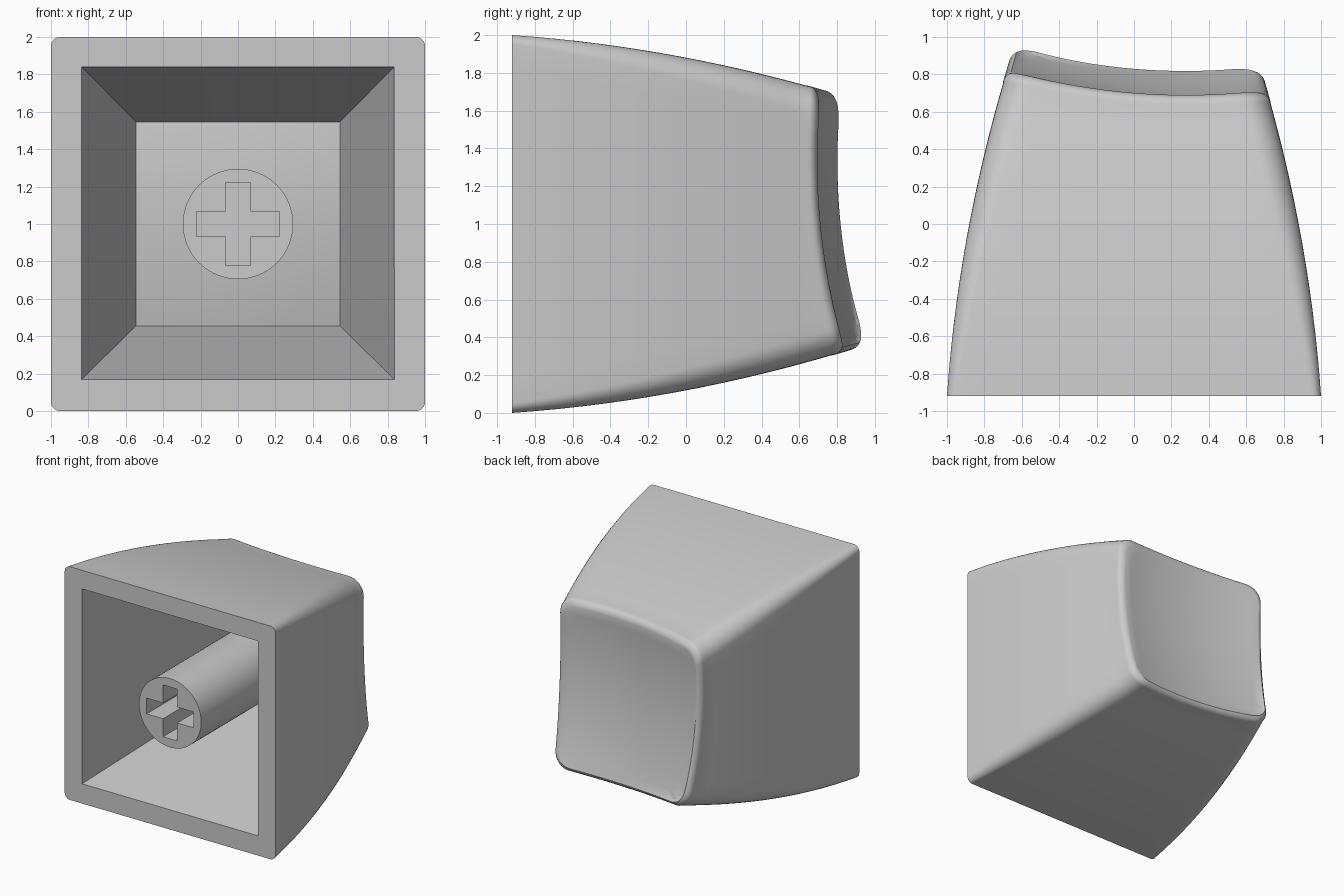
import bpy, bmesh
from math import sin, cos, pi, radians
from mathutils import Matrix, Vector

if "Cube" in bpy.data.objects:
    bpy.data.objects.remove(bpy.data.objects["Cube"], do_unlink=True)

FRONT = -0.92     # plane of the open rim
MID_Z = 1.0       # height of the centre axis
FILLET = 0.055    # rounding between walls and dish

grey = bpy.data.materials.new("light grey plastic")
grey.use_nodes = True
grey.diffuse_color = (0.6, 0.6, 0.6, 1)
grey.node_tree.nodes["Principled BSDF"].inputs["Base Color"].default_value = (0.6, 0.6, 0.6, 1)


def dish(x, z):
    """Depth of the tilted, hollowed finger surface (z relative to the axis)."""
    return 0.70 - 0.083 * x - 0.1 * z + 0.15 * (x * x + z * z)


def half_width(y):
    """Half width of the bulging, tapering outer wall."""
    t = y - FRONT
    return 1 - 0.069 * t - 0.066 * t * t


def outline(r, sides=14, arc=8):
    """Unit rounded square; r = 0 with arc = 0 gives sharp corners."""
    pts = []
    for k in range(4):
        turn = Matrix.Rotation(k * pi / 2, 2)
        for i in range(arc + 1):
            a = pi / 2 * i / max(arc, 1)
            pts.append(turn @ Vector((1 - r + r * cos(a), 1 - r + r * sin(a))))
        for i in range(1, sides):
            pts.append(turn @ Vector(((1 - r) * (1 - 2 * i / sides), 1)))
    return pts


def make_object(name, bm):
    bmesh.ops.recalc_face_normals(bm, faces=bm.faces[:])
    mesh = bpy.data.meshes.new(name)
    bm.to_mesh(mesh)
    bm.free()
    mesh.materials.append(grey)
    ob = bpy.data.objects.new(name, mesh)
    bpy.context.collection.objects.link(ob)
    return ob


def loft(name, rings, centre):
    """Closed skin over rings: flat front cap, fan at the centre point."""
    bm = bmesh.new()
    loops = [[bm.verts.new(p) for p in ring] for ring in rings]
    n = len(loops[0])
    bm.faces.new(loops[0])
    for a, b in zip(loops, loops[1:]):
        for i in range(n):
            j = (i + 1) % n
            bm.faces.new((a[i], a[j], b[j], b[i]))
    tip = bm.verts.new(centre)
    for i in range(n):
        bm.faces.new((loops[-1][i], loops[-1][(i + 1) % n], tip))
    return make_object(name, bm)


def dish_rings(edge, drop):
    """Concentric rings shrinking over the dish from an edge loop of (x, z)."""
    return [[(x * s, dish(x * s, z * s) - drop, MID_Z + z * s) for x, z in edge]
            for s in [1 - i / 10 for i in range(10)]]


def cut(target, cutter):
    mod = target.modifiers.new("cut", "BOOLEAN")
    mod.operation = "DIFFERENCE"
    mod.solver = "EXACT"
    mod.object = cutter
    cutter.hide_render = True
    bpy.context.view_layer.objects.active = target
    bpy.ops.object.modifier_apply(modifier=mod.name)
    bpy.data.objects.remove(cutter, do_unlink=True)


def smooth(ob):
    bpy.ops.object.select_all(action="DESELECT")
    ob.select_set(True)
    bpy.context.view_layer.objects.active = ob
    bpy.ops.object.shade_smooth_by_angle(angle=radians(32))


# Outer cap: bulging walls, rounded edge, dished back
rings = []
STEPS = 14
for k in range(STEPS + 1):
    s = k / STEPS
    ring = []
    for u in outline(0.05 + 0.15 * s):
        top = dish(u.x * 0.66, u.y * 0.66) - FILLET
        y = FRONT + (top - FRONT) * s
        h = half_width(y)
        ring.append((u.x * h, y, MID_Z + u.y * h))
    rings.append(ring)
wall_top = rings[-1]
for k in range(1, 6):
    a = pi / 2 * k / 6
    ring = []
    for x, y, z in wall_top:
        f = 1 - FILLET * (1 - cos(a)) / 0.7
        ring.append((x * f, y + FILLET * sin(a), MID_Z + (z - MID_Z) * f))
    rings.append(ring)
f = 1 - FILLET / 0.7
edge = [(x * f, (z - MID_Z) * f) for x, y, z in wall_top]
rings += dish_rings(edge, 0)
cap = loft("cap_shell", rings, (0, dish(0, 0), MID_Z))

# Hollow inside: tapered square pocket reaching just under the dish
square = outline(0, 14, 0)
mouth = [(u.x * 0.839, FRONT - 0.02, MID_Z + 0.005 + u.y * 0.839) for u in square]
floor = [(u.x * 0.545, u.y * 0.545) for u in square]
cut(cap, loft("pocket_cutter", [mouth] + dish_rings(floor, 0.02),
              (0, dish(0, 0) - 0.02, MID_Z)))
smooth(cap)

# Stem: round post running from the rim plane to the pocket floor
SIDES = 64
circle = [(0.295 * cos(2 * pi * i / SIDES), 0.295 * sin(2 * pi * i / SIDES)) for i in range(SIDES)]
stem = loft("stem", [[(x, FRONT, MID_Z + z) for x, z in circle],
                     [(x, dish(x, z) - 0.015, MID_Z + z) for x, z in circle]],
            (0, dish(0, 0) - 0.015, MID_Z))

# Cross-shaped socket in the stem
for name, w, h in (("slot_upright", 0.135, 0.445), ("slot_level", 0.445, 0.135)):
    bm = bmesh.new()
    bmesh.ops.create_cube(bm, size=1, matrix=Matrix.Translation((0, FRONT + 0.3, MID_Z))
                          @ Matrix.Diagonal((w, 0.9, h, 1)))
    cut(stem, make_object(name, bm))
smooth(stem)
